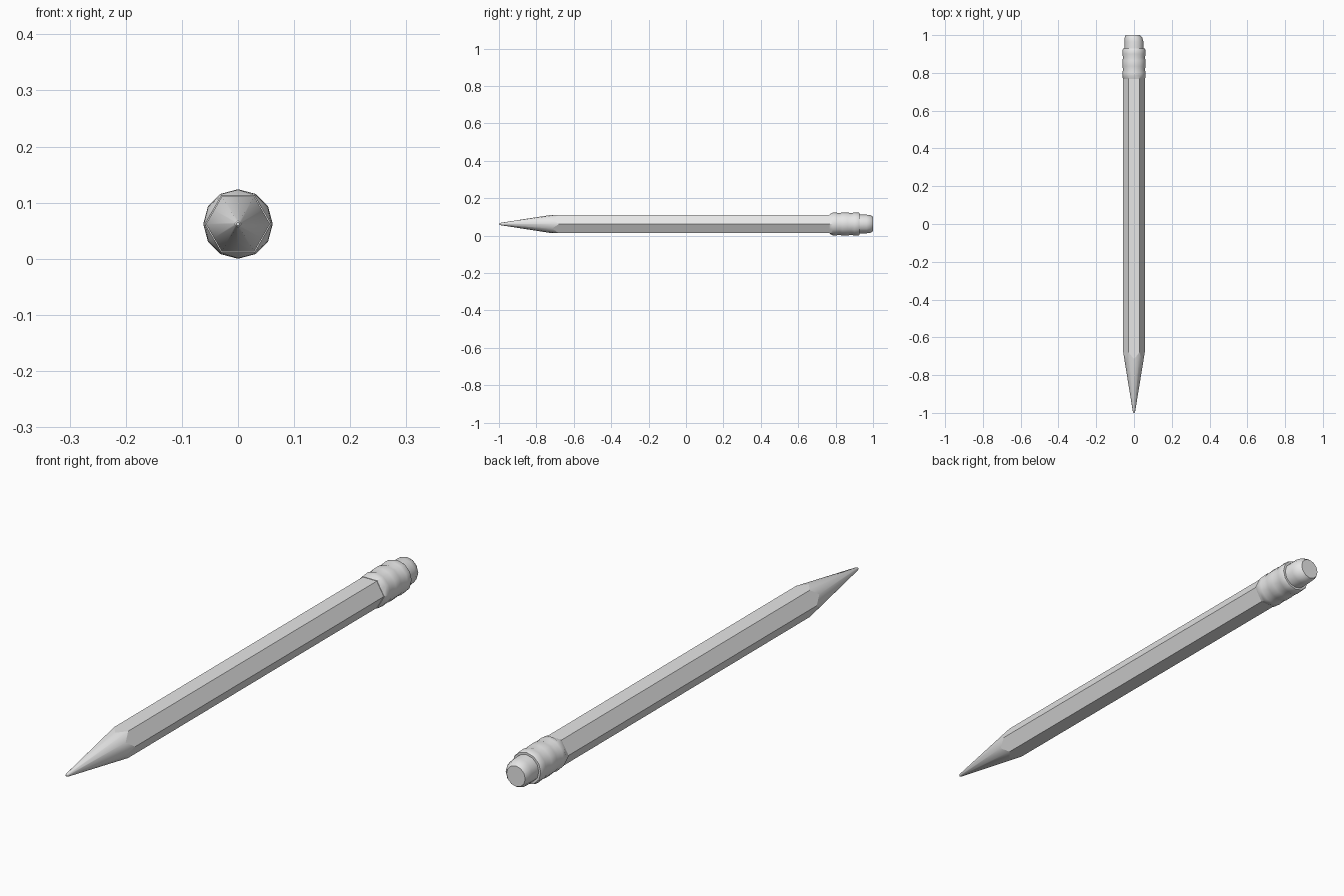
import bpy
import bmesh
from math import sin, cos, pi, radians

if "Cube" in bpy.data.objects:
    bpy.data.objects.remove(bpy.data.objects["Cube"], do_unlink=True)

SIDES = 12
AXIS_Z = 0.062
HEX_R = 0.057

grey = bpy.data.materials.new("plain grey")
grey.use_nodes = True
grey.diffuse_color = (0.8, 0.8, 0.8, 1)
grey.node_tree.nodes["Principled BSDF"].inputs["Base Color"].default_value = (0.8, 0.8, 0.8, 1)


def round_ring(y, r, dx=0.0):
    """Twelve-sided ring around the long axis."""
    return [(dx + r * cos(2 * pi * i / SIDES), y, AXIS_Z + r * sin(2 * pi * i / SIDES))
            for i in range(SIDES)]


def hex_ring(y_corner, y_flat, r=HEX_R):
    """Hexagonal ring with a point in the middle of each flat."""
    ring = []
    for i in range(SIDES):
        flat = i % 2
        rad = r * cos(pi / 6) if flat else r
        a = 2 * pi * i / SIDES
        ring.append((rad * cos(a), y_flat if flat else y_corner, AXIS_Z + rad * sin(a)))
    return ring


def loft(name, rings, cap_start=True, cap_end=True):
    """Skin the rings from -y to +y into one object."""
    bm = bmesh.new()
    loops = [[bm.verts.new(p) for p in ring] for ring in rings]
    for a, b in zip(loops, loops[1:]):
        for i in range(SIDES):
            j = (i + 1) % SIDES
            bm.faces.new((a[i], a[j], b[j], b[i]))
    if cap_start:
        bm.faces.new(loops[0])
    if cap_end:
        bm.faces.new(loops[-1])
    bmesh.ops.recalc_face_normals(bm, faces=bm.faces)
    mesh = bpy.data.meshes.new(name)
    bm.to_mesh(mesh)
    bm.free()
    mesh.materials.append(grey)
    obj = bpy.data.objects.new(name, mesh)
    bpy.context.collection.objects.link(obj)
    bpy.ops.object.select_all(action='DESELECT')
    obj.select_set(True)
    bpy.context.view_layer.objects.active = obj
    bpy.ops.object.shade_smooth_by_angle(angle=radians(42))
    return obj


# Sharpened tip, cutting further back at the corners of the shaft
shoulder = hex_ring(-0.68, -0.715)
loft("sharpened_tip", [round_ring(-1.0, 0.003), round_ring(-0.994, 0.006), shoulder],
     cap_end=False)

# Hexagonal shaft
loft("shaft", [shoulder, hex_ring(0.78, 0.78)], cap_start=False)

# Ridged ferrule, hexagonal where it meets the shaft
profile = [(0.785, 0.061), (0.80, 0.062), (0.818, 0.058), (0.835, 0.0615),
           (0.865, 0.0615), (0.882, 0.058), (0.90, 0.062), (0.922, 0.061), (0.928, 0.058)]
loft("ferrule", [hex_ring(0.767, 0.767, 0.059)] + [round_ring(y, r) for y, r in profile])

# Eraser, worn round on one side
loft("eraser", [round_ring(0.90, 0.05), round_ring(0.965, 0.05),
                round_ring(0.987, 0.0465, -0.003), round_ring(1.0, 0.038, -0.007)])
